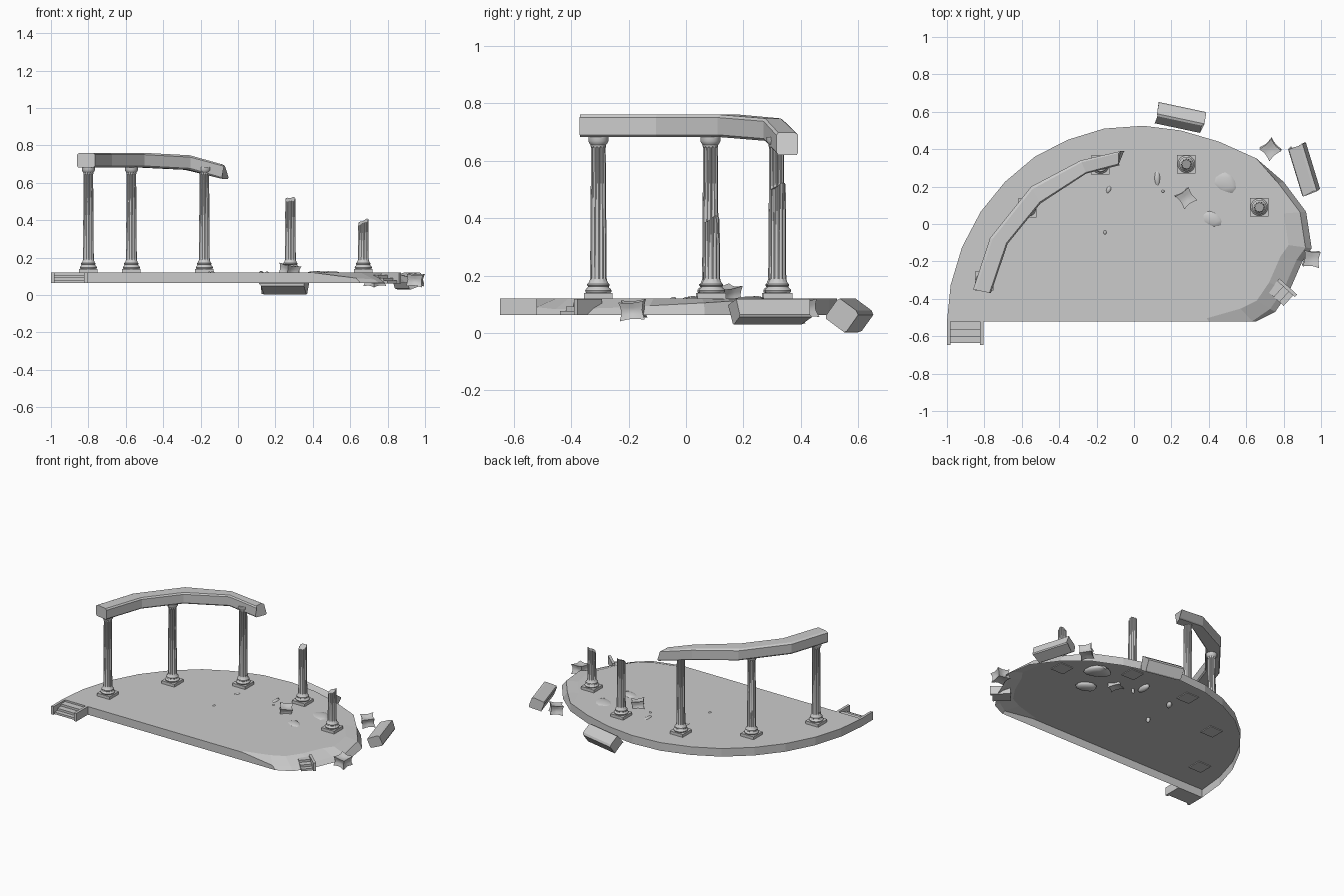
import bpy, bmesh, random
from math import sin, cos, pi, sqrt, radians
from mathutils import Matrix, Vector, Euler

if "Cube" in bpy.data.objects:
    bpy.data.objects.remove(bpy.data.objects["Cube"])

random.seed(4)


def finish(name, bm, smooth=None, fix=True):
    if fix:
        bmesh.ops.recalc_face_normals(bm, faces=bm.faces)
    me = bpy.data.meshes.new(name)
    bm.to_mesh(me)
    bm.free()
    ob = bpy.data.objects.new(name, me)
    bpy.context.collection.objects.link(ob)
    if smooth:
        bpy.ops.object.select_all(action='DESELECT')
        ob.select_set(True)
        bpy.context.view_layer.objects.active = ob
        bpy.ops.object.shade_smooth_by_angle(angle=radians(smooth))
    return ob


def loft(name, rings, cap0=True, cap1=True, smooth=None, mat=None):
    """Skin closed rings of equal length, with optional end caps."""
    bm = bmesh.new()
    vs = [[bm.verts.new(p) for p in r] for r in rings]
    n = len(vs[0])
    for a, b in zip(vs, vs[1:]):
        for i in range(n):
            j = (i + 1) % n
            bm.faces.new((a[i], a[j], b[j], b[i]))
    if cap0:
        bm.faces.new(vs[0][::-1])
    if cap1:
        bm.faces.new(vs[-1])
    if mat:
        bm.transform(mat)
    return finish(name, bm, smooth)


def place(x, y, z, rx=0, ry=0, rz=0):
    rot = Euler((radians(rx), radians(ry), radians(rz)), 'XYZ').to_matrix().to_4x4()
    return Matrix.Translation((x, y, z)) @ rot


# Platform: open-bottomed shell, worn down and broken on the right side
edge = [(-1, -.52), (-.98, -.325), (-.92, -.125), (-.82, .065), (-.69, .225),
        (-.53, .36), (-.355, .45), (-.16, .51), (.05, .525), (.25, .50),
        (.455, .44), (.655, .35)]
broken = [(.80, .225, .115), (.92, .065, .105), (.95, -.13, .095), (.90, -.20, .09),
          (.83, -.36, .085), (.755, -.47, .083), (.655, -.52, .09)]
rim = [(x, y, .12) for x, y in edge] + broken + [(.40, -.52, .12)]
foot, top, inner = [], [], []
for x, y, z in rim:
    k = .965 if z < .12 else 1
    foot.append((x, y, .063))
    top.append((x * k, y * k if y > -.5 else y, z))
    k = .87 if z < .12 else .97
    inner.append((x * k, y * k, .12))
loft("platform", [foot, top, inner], cap0=False)


# Columns: square plinth, turned base and fluted shaft
def column(name, x, y, height=None, slope=(0, 0)):
    h = .05
    sq = [(-h, -h), (h, -h), (h, h), (-h, h)]
    loft(name + "_plinth", [[(x + a, y + b, z) for a, b in sq] for z in (.115, .14)])
    prof = [(.040, .138, 0), (.0445, .142, 0), (.046, .148, 0), (.043, .154, 0),
            (.038, .157, 0), (.036, .162, 0), (.039, .165, 0), (.039, .170, 0),
            (.034, .174, 0), (.030, .184, 0), (.029, .19, 1)]
    if height:
        prof += [(.027, height, 1)]
    else:
        prof += [(.0255, .645, 1), (.027, .65, 0), (.027, .655, 0), (.031, .66, 0),
                 (.035, .668, 0), (.035, .683, 0)]
    rings = []
    for k, (r, z, flute) in enumerate(prof):
        ring = []
        for i in range(48):
            a = 2 * pi * i / 48
            rr = r * (.87 if flute and i % 4 > 1 else 1)
            px, py = rr * cos(a), rr * sin(a)
            dz = 0
            if height and k == len(prof) - 1:
                dz = px * slope[0] + py * slope[1] + .004 * sin(3 * a)
            ring.append((x + px, y + py, z + dz))
        rings.append(ring)
    loft(name, rings, smooth=35)


column("column_left", -.80, -.305)
column("column_middle", -.57, .085)
column("column_back", -.18, .315)
column("broken_column_tall", .28, .32, .51, (.1, .5))
column("broken_column_short", .67, .09, .39, (.45, .4))

# Curved entablature: moulded section (across, height) swept over the columns
section = [(.08, .682), (0, .69), (0, .75), (.08, .76), (.85, .76), (1, .752),
           (1, .69), (.94, .682)]
stations = [((-.86, -.35), (-.765, -.37), 0), ((-.77, -.075), (-.675, -.105), 0),
            ((-.55, .20), (-.50, .11), 0), ((-.285, .34), (-.255, .27), -.013),
            ((-.055, .39), (-.06, .315), -.062)]
rings = []
for k, (o, i, dz) in enumerate(stations):
    ring = []
    for t, z in section:
        p = Vector(i).lerp(Vector(o), t)
        jag = random.uniform(-.03, .008) if k == 4 else 0
        ring.append((p.x + jag, p.y, z + dz))
    rings.append(ring)
loft("entablature", rings)


# Fallen lengths of entablature
def fallen_block(name, length, w, h, mat):
    rings = []
    for s in (-1, 1):
        rings.append([(s * length / 2 - s * random.uniform(0, .022), (t - .5) * w,
                       ((z - .721) / .078) * h) for t, z in section])
    loft(name, rings, mat=mat)


fallen_block("fallen_block_back", .27, .092, .088, place(.25, .568, .062, 0, 0, -12)
             @ Matrix.Rotation(radians(-36), 4, 'X'))
fallen_block("fallen_block_right", .285, .088, .072, place(.91, .29, .076, 0, 0, -73)
             @ Matrix.Rotation(radians(20), 4, 'X'))


# Steps with side cheeks
def steps(name, x0, x1, cheeks, mat):
    prof = [(.0, 0), (-.115, 0), (-.115, .015), (-.085, .015), (-.085, .03),
            (-.045, .03), (-.045, .045), (0, .045)]
    loft(name, [[(x, y, z) for y, z in prof] for x in (x0, x1)], mat=mat)
    bar = [(0, 0), (-.128, 0), (-.128, .057), (0, .057)]
    for i, c in enumerate(cheeks):
        loft(f"{name}_cheek_{i}", [[(x, y, z) for y, z in bar] for x in (c, c + .018)],
             mat=mat)


steps("steps", -.985, -.82, (-1, -.823), place(0, -.52, .063))
steps("steps_fragment", -.075, 0, (0,), place(.765, -.305, .062, 0, 0, 48))


# Fallen capitals: cubes with pinched-in sides
def capital(name, size, mat):
    bm = bmesh.new()
    bmesh.ops.create_cube(bm, size=2)
    bmesh.ops.subdivide_edges(bm, edges=bm.edges[:], cuts=3, use_grid_fill=True)
    for v in bm.verts:
        v.co *= (v.co.length / sqrt(3)) ** .9
        v.co = Vector((v.co.x, v.co.y, v.co.z * .75)) * size
    bm.transform(mat)
    finish(name, bm, 40)


capital("fallen_capital_inner", .043, place(.275, .14, .131, 8, 6, 35))
capital("fallen_capital_back", .043, place(.73, .40, .08, 5, -6, 40))
capital("fallen_capital_right", .044, place(.948, -.185, .08, 4, 5, -6))

# Stones and chips bedded in the floor
stones = [(.48, .22, .088, .066, -25), (.415, .025, .075, .05, -8),
          (.125, .245, .022, .05, -5), (.155, .175, .012, .009, 0),
          (-.135, .185, .016, .028, -20), (-.155, -.045, .011, .016, 10)]
for i, (x, y, rx, ry, rz) in enumerate(stones):
    bm = bmesh.new()
    bmesh.ops.create_icosphere(bm, subdivisions=2, radius=1)
    rough = .12 if rx > .02 else .05
    for v in bm.verts:
        v.co *= 1 + rough * sin(3 * v.co.x + 2 * v.co.y + i)
    bm.transform(place(x, y, .107, 0, 0, rz) @ Matrix.Diagonal((rx, ry, .02, 1)))
    finish(f"stone_{i}", bm, 50)
